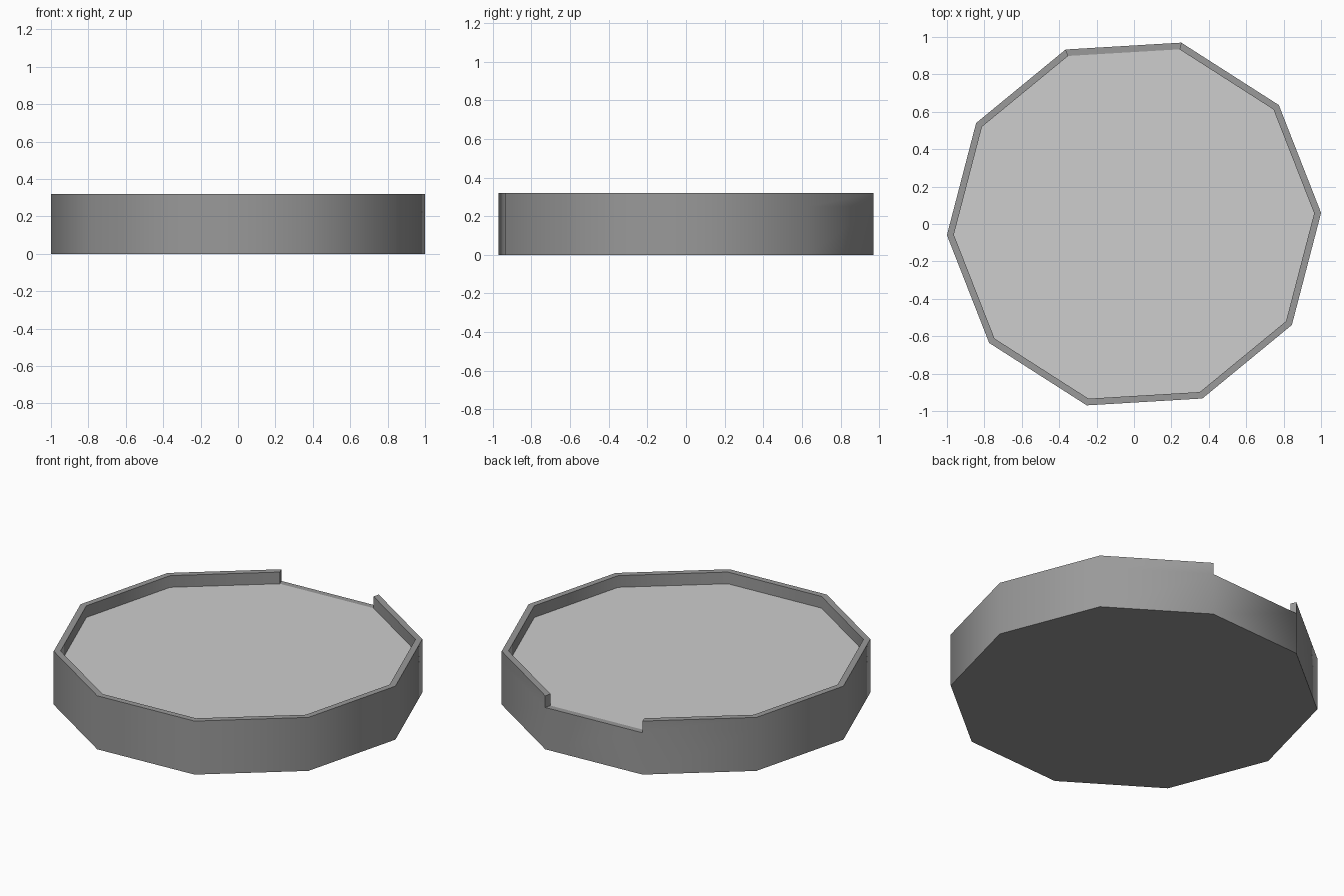
import bpy, bmesh, math

cube = bpy.data.objects.get("Cube")
if cube:
    bpy.data.objects.remove(cube, do_unlink=True)

SIDES, START = 10, math.radians(3.4)
OUTER, INNER = 1.002, 0.965
FLOOR_Z, RIM_Z = 0.25, 0.32
GAP = 2  # side left open at the back


def material(name, value):
    mat = bpy.data.materials.new(name)
    mat.use_nodes = True
    colour = (value, value, value, 1)
    mat.diffuse_color = colour
    mat.node_tree.nodes["Principled BSDF"].inputs["Base Color"].default_value = colour
    return mat


def ring(bm, radius, z):
    angles = [START + math.tau * i / SIDES for i in range(SIDES)]
    return [bm.verts.new((radius * math.cos(a), radius * math.sin(a), z)) for a in angles]


def finish(bm, name, mat):
    mesh = bpy.data.meshes.new(name)
    bm.to_mesh(mesh)
    bm.free()
    mesh.materials.append(mat)
    obj = bpy.data.objects.new(name, mesh)
    bpy.context.collection.objects.link(obj)
    bpy.ops.object.select_all(action="DESELECT")
    obj.select_set(True)
    bpy.context.view_layer.objects.active = obj
    bpy.ops.object.shade_smooth_by_angle(angle=math.radians(40))


# Tray wall and underside, with a raised rim on every side but one
bm = bmesh.new()
base = ring(bm, OUTER, 0)
ledge = ring(bm, OUTER, FLOOR_Z)
top = ring(bm, OUTER, RIM_Z)
lip = ring(bm, INNER, RIM_Z)
foot = ring(bm, INNER, FLOOR_Z)
bm.faces.new(base[::-1])
for i in range(SIDES):
    j = (i + 1) % SIDES
    bands = [(base, ledge)]
    bands += [(ledge, foot)] if i == GAP else [(ledge, top), (top, lip), (lip, foot)]
    for a, b in bands:
        bm.faces.new((a[i], a[j], b[j], b[i]))

# Rim ends at either side of the opening
bm.faces.new([r[GAP] for r in (ledge, foot, lip, top)])
bm.faces.new([r[GAP + 1] for r in (top, lip, foot, ledge)])
finish(bm, "tray_wall", material("mid grey", 0.32))

# Floor of the tray
bm = bmesh.new()
bm.faces.new(ring(bm, INNER, FLOOR_Z))
finish(bm, "tray_floor", material("light grey", 0.61))
